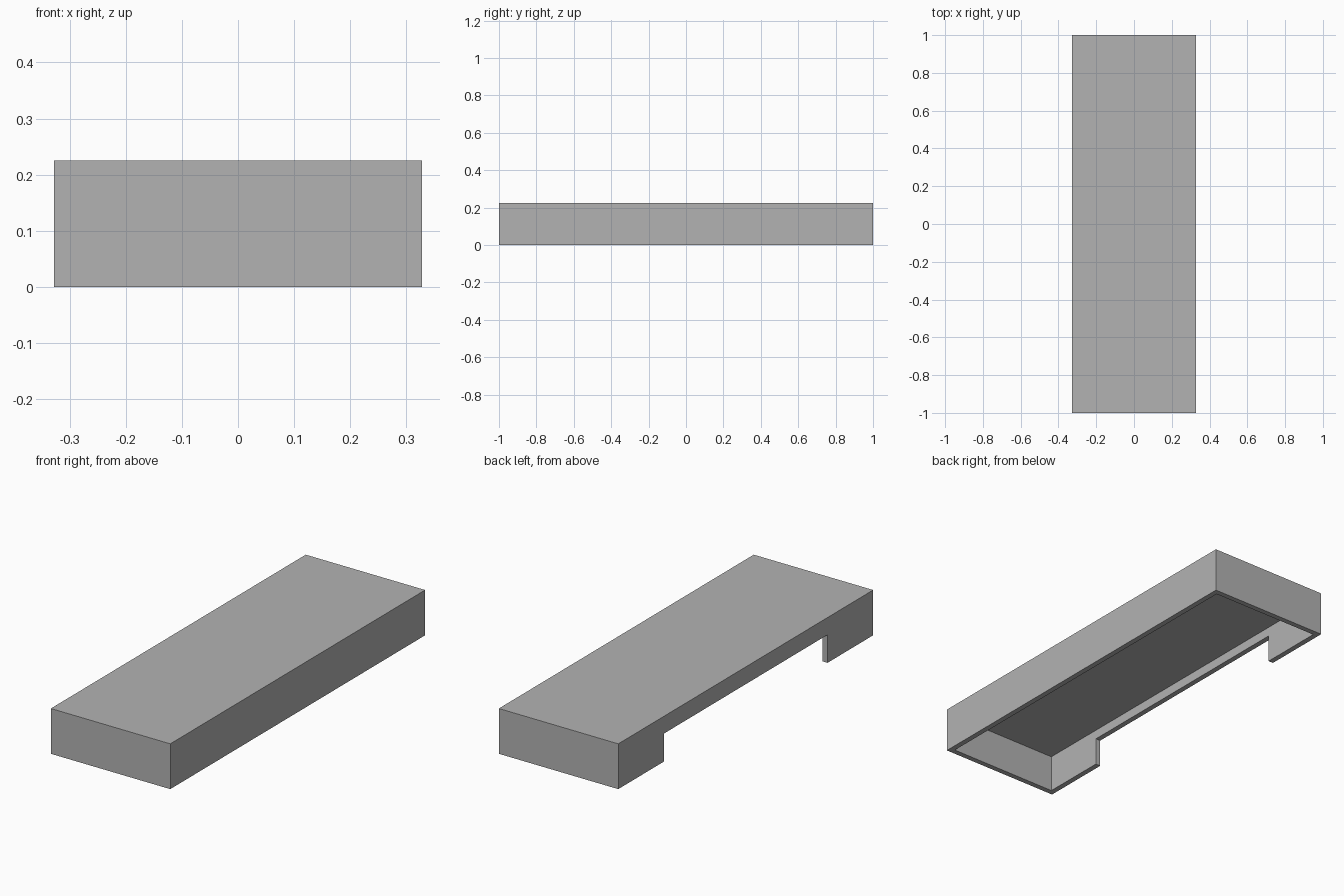
import bpy

if "Cube" in bpy.data.objects:
    bpy.data.objects.remove(bpy.data.objects["Cube"], do_unlink=True)

HALF_X, HALF_Y, HEIGHT = 0.328, 1.0, 0.225
WALL = 0.027          # side wall thickness
CEILING = 0.186       # underside of the lid
NOTCH_Y, NOTCH_Z = 0.642, 0.139


def box(name, low, high):
    """Axis-aligned box between two corners."""
    centre = [(a + b) / 2 for a, b in zip(low, high)]
    bpy.ops.mesh.primitive_cube_add(size=1, location=centre)
    obj = bpy.context.object
    obj.name = name
    obj.scale = [b - a for a, b in zip(low, high)]
    bpy.ops.object.transform_apply(location=True, rotation=False, scale=True)
    return obj


def cut(target, cutter):
    """Subtract the cutter, then discard it."""
    cutter.hide_render = True
    mod = target.modifiers.new("cut", "BOOLEAN")
    mod.operation = "DIFFERENCE"
    mod.solver = "EXACT"
    mod.object = cutter
    bpy.context.view_layer.objects.active = target
    bpy.ops.object.modifier_apply(modifier=mod.name)
    bpy.data.objects.remove(cutter, do_unlink=True)


# Rectangular cover
cover = box("cover", (-HALF_X, -HALF_Y, 0), (HALF_X, HALF_Y, HEIGHT))

# Open hollow underneath
cut(cover, box("hollow_cutter", (WALL - HALF_X, WALL - HALF_Y, -0.1),
               (HALF_X - WALL, HALF_Y - WALL, CEILING)))

# Long notch in one side wall
cut(cover, box("notch_cutter", (-HALF_X - 0.1, -NOTCH_Y, -0.1),
               (-HALF_X + 2 * WALL, NOTCH_Y, NOTCH_Z)))

# Plain grey finish
grey = bpy.data.materials.new("grey")
grey.use_nodes = True
colour = (0.45, 0.45, 0.45, 1)
grey.diffuse_color = colour
grey.node_tree.nodes["Principled BSDF"].inputs["Base Color"].default_value = colour
cover.data.materials.clear()
cover.data.materials.append(grey)
